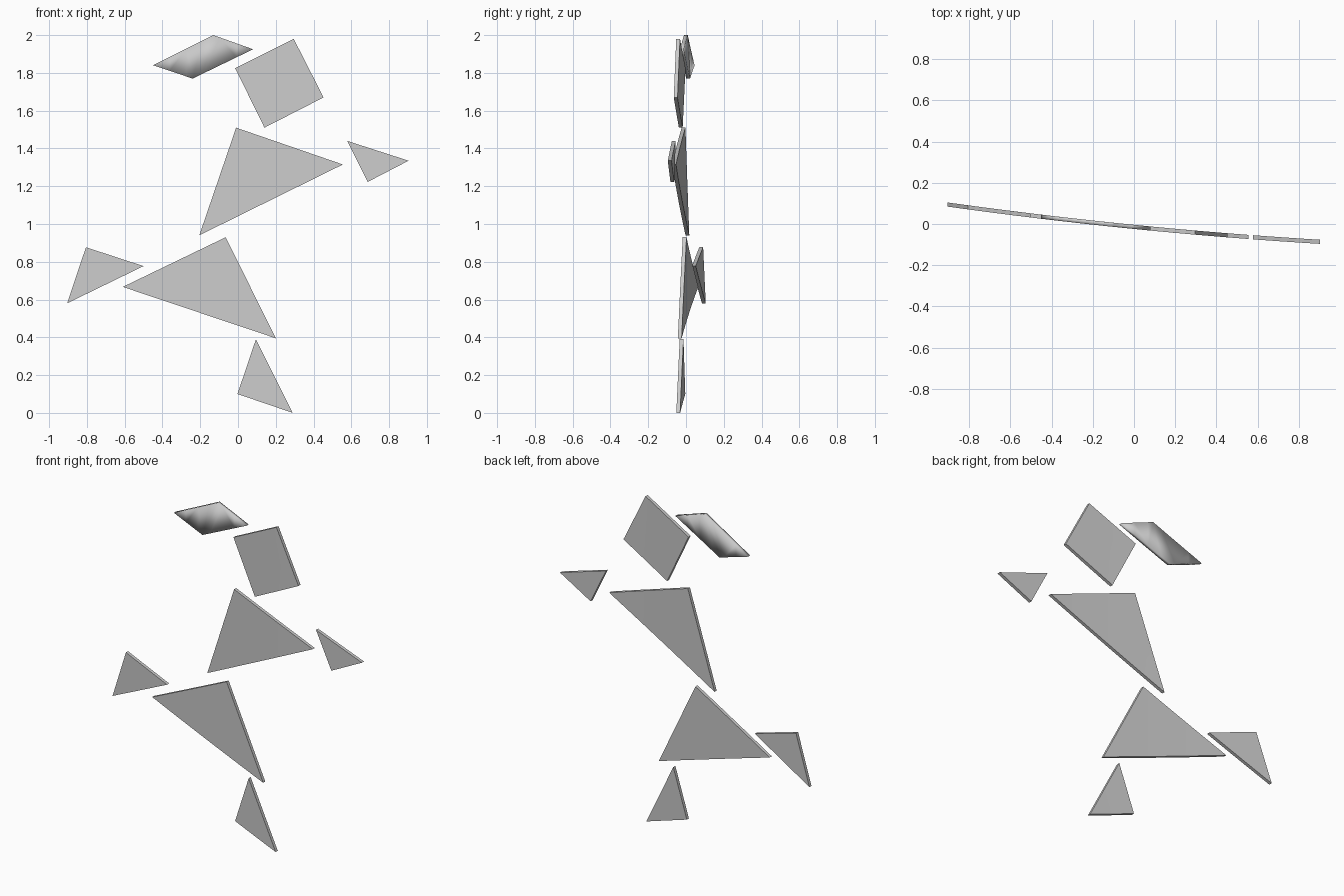
import bpy
import bmesh
import math

cube = bpy.data.objects.get("Cube")
if cube:
    bpy.data.objects.remove(cube, do_unlink=True)

THICKNESS = 0.02
SLICE = 0.1

# One plain grey for every tile
grey = bpy.data.materials.new("plain_grey")
grey.use_nodes = True
colour = (0.6, 0.6, 0.6, 1)
grey.diffuse_color = colour
grey.node_tree.nodes["Principled BSDF"].inputs["Base Color"].default_value = colour


def bend(x):
    """Depth of the gently curved sheet that all tiles lie on."""
    return -0.014 - 0.1 * x + 0.022 * x * x


def tile(name, outline, soft=False):
    """Thin slab from an (x, z) outline, sliced along x and bent."""
    bm = bmesh.new()
    front = bm.faces.new([bm.verts.new((x, -THICKNESS / 2, z)) for x, z in outline])
    back = bmesh.ops.extrude_face_region(bm, geom=[front])["geom"]
    moved = [v for v in back if isinstance(v, bmesh.types.BMVert)]
    bmesh.ops.translate(bm, verts=moved, vec=(0, THICKNESS, 0))

    # Slices let the flat tile follow the curve
    low = min(x for x, z in outline)
    high = max(x for x, z in outline)
    count = math.ceil((high - low) / SLICE)
    for i in range(1, count):
        x = low + (high - low) * i / count
        bmesh.ops.bisect_plane(bm, geom=bm.verts[:] + bm.edges[:] + bm.faces[:],
                               plane_co=(x, 0, 0), plane_no=(1, 0, 0), dist=1e-5)
    for v in bm.verts:
        v.co.y += bend(v.co.x)
    bmesh.ops.recalc_face_normals(bm, faces=bm.faces[:])

    mesh = bpy.data.meshes.new(name)
    bm.to_mesh(mesh)
    bm.free()
    mesh.materials.append(grey)
    obj = bpy.data.objects.new(name, mesh)
    bpy.context.collection.objects.link(obj)

    bpy.ops.object.select_all(action="DESELECT")
    obj.select_set(True)
    bpy.context.view_layer.objects.active = obj
    if soft:
        bpy.ops.object.shade_smooth()
    else:
        bpy.ops.object.shade_smooth_by_angle(angle=math.radians(30))
    return obj


# Hat and head
tile("hat_parallelogram", [(-0.45, 1.84), (-0.13, 2.0), (0.08, 1.925), (-0.24, 1.77)], soft=True)
tile("head_square", [(-0.015, 1.825), (0.295, 1.98), (0.453, 1.67), (0.14, 1.51)])

# Body
tile("upper_body_triangle", [(-0.01, 1.51), (0.555, 1.315), (-0.205, 0.94)])
tile("lower_body_triangle", [(-0.065, 0.93), (0.2, 0.395), (-0.61, 0.667)])

# Limbs
tile("arm_triangle", [(0.578, 1.44), (0.903, 1.335), (0.687, 1.223)])
tile("raised_foot_triangle", [(-0.805, 0.877), (-0.5, 0.777), (-0.905, 0.58)])
tile("standing_foot_triangle", [(0.095, 0.39), (-0.003, 0.1), (0.29, 0.0)])
